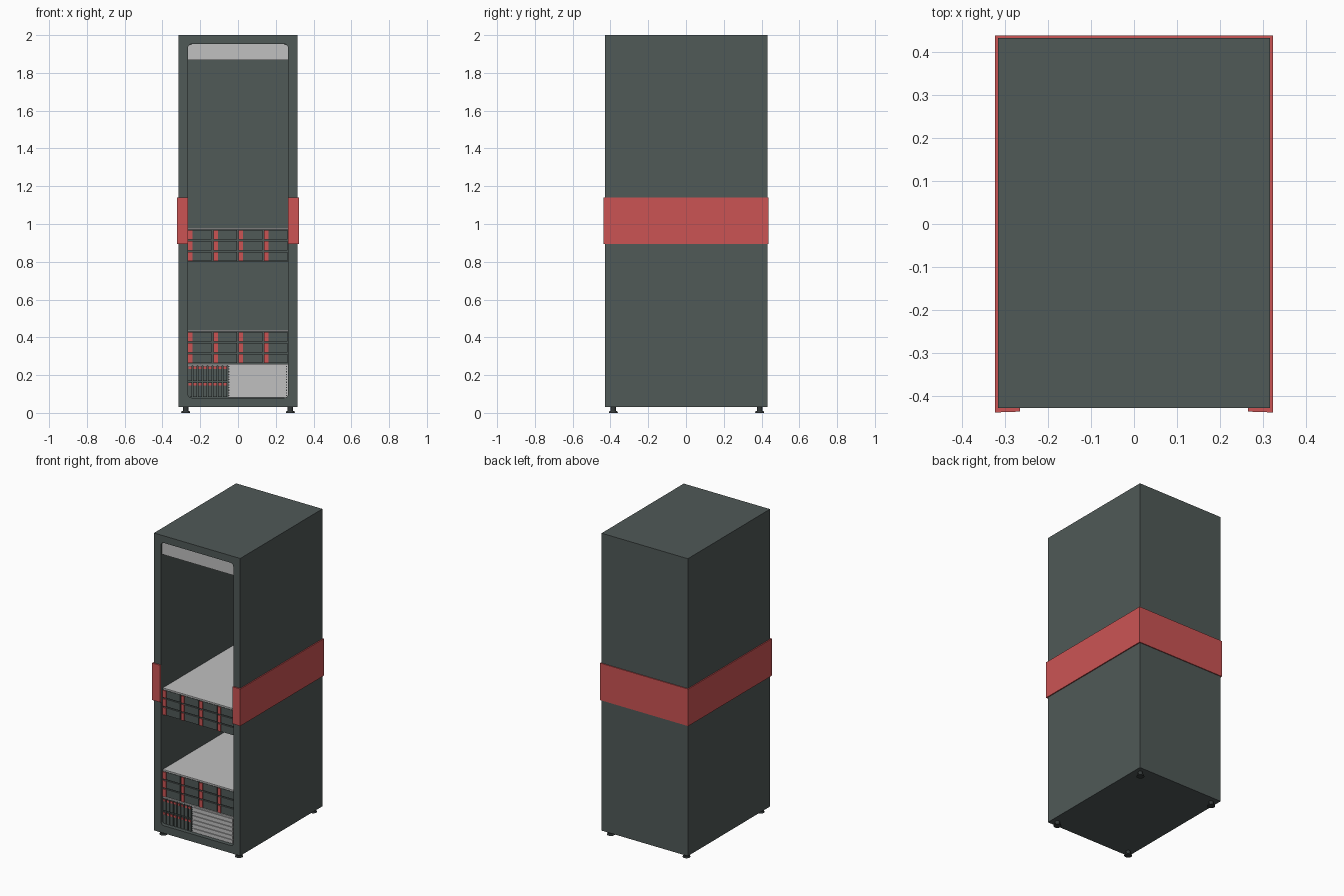
import bpy, bmesh, math
from mathutils import Matrix

if "Cube" in bpy.data.objects:
    bpy.data.objects.remove(bpy.data.objects["Cube"])


def material(name, rgb):
    m = bpy.data.materials.new(name)
    m.diffuse_color = (*rgb, 1)
    m.use_nodes = True
    m.node_tree.nodes["Principled BSDF"].inputs["Base Color"].default_value = m.diffuse_color
    return m


BODY = material("slate grey", (0.08, 0.10, 0.096))
RED = material("red", (0.60, 0.088, 0.088))
LIGHT = material("light grey", (0.53, 0.53, 0.53))
DARK = material("dark grey", (0.035, 0.042, 0.042))


def finish(name, bm, mat):
    bmesh.ops.recalc_face_normals(bm, faces=bm.faces)
    mesh = bpy.data.meshes.new(name)
    bm.to_mesh(mesh)
    bm.free()
    mesh.materials.append(mat)
    obj = bpy.data.objects.new(name, mesh)
    bpy.context.collection.objects.link(obj)
    return obj


def add_box(bm, x0, x1, y0, y1, z0, z1):
    mid = Matrix.Translation(((x0 + x1) / 2, (y0 + y1) / 2, (z0 + z1) / 2))
    size = Matrix.Diagonal((x1 - x0, y1 - y0, z1 - z0, 1))
    bmesh.ops.create_cube(bm, size=1, matrix=mid @ size)


def boxes(name, mat, *dims):
    bm = bmesh.new()
    for d in dims:
        add_box(bm, *d)
    return finish(name, bm, mat)


def prism(name, mat, pts, offset):
    """Extrude a planar outline of 3D points."""
    bm = bmesh.new()
    face = bm.faces.new([bm.verts.new(p) for p in pts])
    ext = bmesh.ops.extrude_face_region(bm, geom=[face])
    verts = [g for g in ext["geom"] if isinstance(g, bmesh.types.BMVert)]
    bmesh.ops.translate(bm, verts=verts, vec=offset)
    return finish(name, bm, mat)


def rounded_outline(x0, x1, z0, z1, r, y, round_bottom=True):
    pts = []
    corners = [(x1 - r, z1 - r, 0), (x0 + r, z1 - r, 90),
               (x0 + r, z0 + r, 180), (x1 - r, z0 + r, 270)]
    for cx, cz, a in corners:
        if a >= 180 and not round_bottom:
            pts.append((x0 if a == 180 else x1, y, z0))
            continue
        for i in range(6):
            t = math.radians(a + 18 * i)
            pts.append((cx + r * math.cos(t), y, cz + r * math.sin(t)))
    return pts


W = 0.265                       # half width of the opening
FRONT, BACK = -0.428, 0.432     # cabinet faces
FACE = FRONT + 0.02             # front plane of the mounted units
INNER = 0.405                   # inside back wall

# Cabinet shell with rounded front opening
cabinet = boxes("cabinet", BODY, (-0.316, 0.316, FRONT, BACK, 0.03, 2.0))
cutter = prism("opening_cutter", BODY,
               rounded_outline(-W, W, 0.08, 1.953, 0.02, -0.6), (0, 0.6 + INNER, 0))
cutter.hide_render = True
mod = cabinet.modifiers.new("opening", 'BOOLEAN')
mod.object = cutter
mod.solver = 'EXACT'
bpy.context.view_layer.objects.active = cabinet
bpy.ops.object.modifier_apply(modifier=mod.name)
bpy.data.objects.remove(cutter)

# Red band wrapped around back and sides, with clips on the front
half = [(W, FRONT), (W, -0.436), (0.323, -0.438), (0.323, 0.438)]
inner = [(0.314, 0.43), (0.314, FRONT)]
outline = (half + [(-x, y) for x, y in reversed(half)]
           + [(-x, y) for x, y in reversed(inner)] + inner)
prism("band", RED, [(x, y, 0.895) for x, y in outline], (0, 0, 0.245))

# Header panel at the top of the opening
prism("header_panel", LIGHT,
      rounded_outline(-W, W, 1.868, 1.952, 0.02, FRONT + 0.012, False), (0, 0.012, 0))

# Two storage shelves: lid, chassis, 3 x 4 drives with red latches
for label, z in (("lower", 0.26), ("upper", 0.80)):
    boxes(label + "_shelf_chassis", BODY, (-W, W, FACE + 0.012, INNER, z, z + 0.17))
    boxes(label + "_shelf_lid", LIGHT, (-W, W, FACE, INNER, z + 0.17, z + 0.18))
    drives, latches = [], []
    for row in range(3):
        zc = z + 0.028 + 0.057 * row
        for col in range(4):
            x = -W + 0.134 * col
            drives.append((x, x + 0.126, FACE + 0.002, FACE + 0.014, zc - 0.025, zc + 0.025))
            latches.append((x, x + 0.024, FACE - 0.003, FACE + 0.004, zc - 0.024, zc + 0.024))
    boxes(label + "_shelf_drives", BODY, *drives)
    boxes(label + "_shelf_latches", RED, *latches)

# Bottom server: chassis, lid, upright drives on the left
SPLIT = -0.053
boxes("server_chassis", BODY, (-W, W, FACE + 0.012, INNER, 0.08, 0.252))
boxes("server_lid", LIGHT, (-W, W, FACE, INNER, 0.252, 0.26))
drives, latches = [], []
for z0, z1 in ((0.083, 0.163), (0.169, 0.25)):
    for col in range(8):
        x = -W + 0.0265 * col
        drives.append((x, x + 0.021, FACE + 0.001, FACE + 0.014, z0, z1))
        latches.append((x + 0.002, x + 0.019, FACE - 0.003, FACE + 0.004, z1 - 0.018, z1 - 0.005))
boxes("server_drives", BODY, *drives)
boxes("server_latches", RED, *latches)

# Vent panel with horizontal slats and small dark slots at its edges
boxes("vent_panel", LIGHT, (SPLIT, W, FACE + 0.003, FACE + 0.014, 0.082, 0.252))
slats, slots = [], []
for i in range(6):
    z = 0.085 + 0.028 * i
    slats.append((SPLIT + 0.012, W - 0.016, FACE - 0.003, FACE + 0.004, z + 0.003, z + 0.024))
    for k in (0.004, 0.018):
        for x in (SPLIT + 0.003, W - 0.010):
            slots.append((x, x + 0.005, FACE + 0.001, FACE + 0.005, z + k, z + k + 0.006))
boxes("vent_slats", LIGHT, *slats)
boxes("vent_slots", DARK, *slots)

# Levelling feet: stem and round pad
bm = bmesh.new()
for x in (-0.277, 0.277):
    for y in (-0.385, 0.39):
        for r, z0, z1 in ((0.024, 0, 0.01), (0.014, 0.01, 0.034)):
            bmesh.ops.create_cone(bm, cap_ends=True, segments=20, radius1=r,
                                  radius2=r if z0 else r * 0.85, depth=z1 - z0,
                                  matrix=Matrix.Translation((x, y, (z0 + z1) / 2)))
feet = finish("feet", bm, DARK)
bpy.ops.object.select_all(action='DESELECT')
feet.select_set(True)
bpy.context.view_layer.objects.active = feet
bpy.ops.object.shade_smooth_by_angle()
